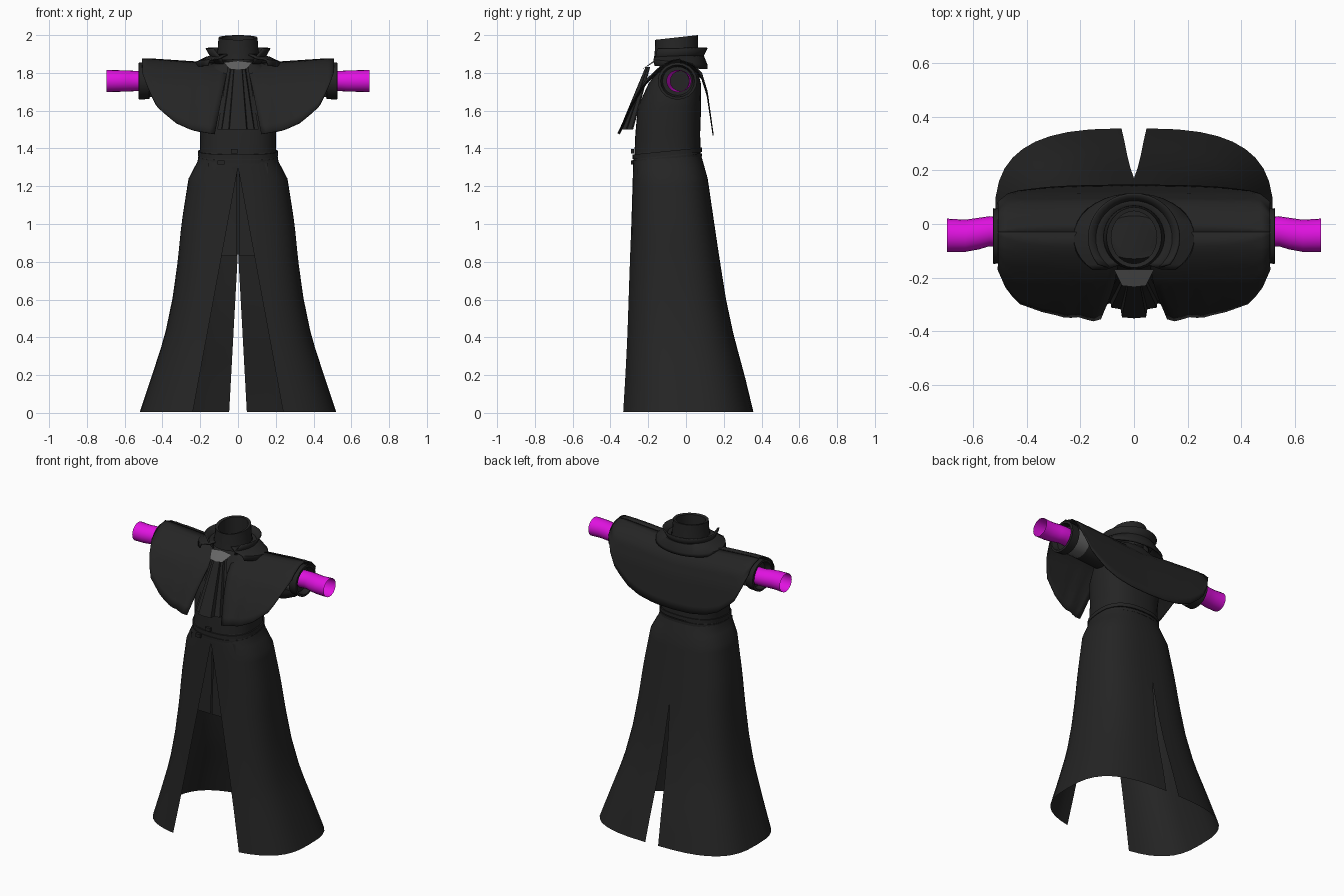
import bpy, math
from math import sin, cos, pi, radians

cube = bpy.data.objects.get("Cube")
if cube:
    bpy.data.objects.remove(cube, do_unlink=True)


def material(name, rgb):
    m = bpy.data.materials.new(name)
    m.use_nodes = True
    m.diffuse_color = (*rgb, 1)
    bsdf = m.node_tree.nodes["Principled BSDF"]
    bsdf.inputs["Base Color"].default_value = (*rgb, 1)
    bsdf.inputs["Roughness"].default_value = 0.8
    return m


BLACK = material("charcoal_cloth", (0.018, 0.018, 0.018))
GREY = material("grey_lining", (0.13, 0.13, 0.13))
MAGENTA = material("magenta_sleeve", (0.75, 0.006, 0.75))


def lerp(table, t):
    """Values of a table of rows (key, a, b, ...) at key t, keys ascending."""
    if t <= table[0][0]:
        return table[0][1:]
    for lo, hi in zip(table, table[1:]):
        if t <= hi[0]:
            f = (t - lo[0]) / (hi[0] - lo[0])
            return tuple(a + (b - a) * f for a, b in zip(lo[1:], hi[1:]))
    return table[-1][1:]


def sheet(name, rows, mat, closed=False, mirror=False, thick=0, cap=False, angle=40):
    """Surface through rows of points, optionally closed round, mirrored or thickened."""
    n = len(rows[0])
    verts = [p for row in rows for p in row]
    faces = []
    for r in range(len(rows) - 1):
        for c in range(n if closed else n - 1):
            d = (c + 1) % n
            faces.append((r * n + c, r * n + d, (r + 1) * n + d, (r + 1) * n + c))
    if cap:
        faces.append(tuple(range(len(verts) - n, len(verts))))
    me = bpy.data.meshes.new(name)
    me.from_pydata(verts, [], faces)
    me.materials.append(mat)
    ob = bpy.data.objects.new(name, me)
    bpy.context.collection.objects.link(ob)
    bpy.ops.object.select_all(action='DESELECT')
    ob.select_set(True)
    bpy.context.view_layer.objects.active = ob
    bpy.ops.object.shade_smooth_by_angle(angle=radians(angle))
    if mirror:
        mod = ob.modifiers.new("Mirror", 'MIRROR')
        mod.merge_threshold = 0.0005
    if thick:
        ob.modifiers.new("Solidify", 'SOLIDIFY').thickness = thick
    return ob


def power(v, p):
    return math.copysign(abs(v) ** p, v)


def oval(z, hx, yf, yb, t, p):
    """Point on a rounded section; t = 0 is the front centre, pi the back centre."""
    return (hx * power(sin(t), p), (yf + yb) / 2 - (yb - yf) / 2 * power(cos(t), p), z)


# Long skirt: flared half with a front opening and a back slit, mirrored
SKIRT = [(0.005, .52, -.345, .357), (.2, .455, -.332, .31), (.4, .39, -.32, .255),
         (.6, .348, -.31, .212), (.8, .32, -.3, .18), (1.0, .3, -.29, .15),
         (1.24, .262, -.282, .115), (1.33, .215, -.28, .09), (1.38, .203, -.27, .075)]
rows = []
levels = [0.005 + 1.2 * i / 14 for i in range(15)] + [1.24, 1.3, 1.33, 1.38]
for z in levels:
    hx, yf, yb = lerp(SKIRT, z)
    p = 0.68 + 0.1 * z / 1.38
    front = .24 * max(0, 1 - z / 1.3)
    back = .047 * max(0, 1 - z / .86)
    t0 = math.asin((front / hx) ** (1 / p))
    t1 = pi - math.asin((back / hx) ** (1 / p))
    rows.append([oval(z, hx, yf, yb, t0 + (t1 - t0) * k / 18, p) for k in range(19)])
sheet("skirt", rows, BLACK, mirror=True)

# Short inner front flaps seen through the skirt opening
rows = [[(x, lerp(SKIRT, z)[1] + .02 + .25 * x * x, z) for x in (.004, .06, .11, .16)]
        for z in (.83, 1.0, 1.15, 1.32)]
sheet("inner_flap", rows, BLACK, mirror=True)

# Fitted bodice
BODICE = [(1.33, .204, -.275, .078), (1.48, .2, -.268, .075), (1.62, .215, -.255, .08),
          (1.74, .21, -.2, .08), (1.82, .17, -.145, .06), (1.86, .1, -.13, .03)]
rows = [[oval(*b, 2 * pi * k / 32, .8) for k in range(32)] for b in BODICE]
sheet("bodice", rows, BLACK, closed=True, cap=True)


# Two thin belt cords, slightly higher at the back
def belt_ring(z, grow):
    pts = [oval(z, .207 + grow, -.279 - grow, .08 + grow, 2 * pi * k / 32, .8) for k in range(32)]
    return [(x, y, h + .1 * (y + .1)) for x, y, h in pts]


for name, z, h in (("belt_upper", 1.378, .016), ("belt_lower", 1.35, .012)):
    sheet(name, [belt_ring(z - h, -.003), belt_ring(z - h, .004),
                 belt_ring(z + h / 2, .004), belt_ring(z + h / 2, -.003)], BLACK, closed=True)
for name, x, z in (("belt_knot", -.02, 1.385), ("belt_end", -.09, 1.325)):
    bpy.ops.mesh.primitive_cube_add(size=1, location=(x, -.282, z))
    knot = bpy.context.object
    knot.name = name
    knot.scale = (.035, .016, .022)
    knot.data.materials.append(BLACK)

# Shoulder cape: front and back drapes trimmed by one rounded hem
HEM = [(0, 1.47), (.13, 1.475), (.24, 1.495), (.33, 1.535), (.43, 1.62), (.47, 1.7), (.507, 1.8)]
FRONT = [(1.47, -.355), (1.63, -.288), (1.755, -.215), (1.83, -.135), (1.862, -.08), (1.87, -.03)]
BACK = [(1.47, .147), (1.7, .115), (1.8, .085), (1.85, .035), (1.87, -.03)]


def drape(profile, inner):
    result = []
    for r in range(13):
        v = (r / 12) ** 1.5
        row = []
        for c in range(15):
            edge = inner(v)
            x = edge + (.507 - edge) * c / 14
            z = 1.87 - (1.87 - lerp(HEM, x)[0]) * v
            y = lerp(profile, z)[0]
            if profile is FRONT:
                y += .012 * v * cos(x * 60) * max(0, 1 - x / .35)
            row.append((x, y, z - .03 * max(0, 1 - x / .45) * (1 - v)))
        result.append(row)
    return result


sheet("cape_front", drape(FRONT, lambda v: .05 + .075 * v), BLACK, mirror=True, thick=.006)
sheet("cape_back", drape(BACK, lambda v: 0), BLACK, mirror=True, thick=.006)

# Pleated neckcloth, a fan of folds, with a grey patch at the throat
TOP = [(.0, -.215), (.02, -.215), (.022, -.205), (.035, -.205), (.04, -.195), (.055, -.19)]
LOW = [(.0, -.352), (.045, -.348), (.05, -.318), (.085, -.312), (.088, -.288), (.11, -.28)]
rows = [[(a[0] + (b[0] - a[0]) * f, a[1] + (b[1] - a[1]) * f, 1.83 - .33 * f)
         for a, b in zip(TOP, LOW)] for f in (0, .33, .67, 1)]
sheet("neckcloth", rows, BLACK, mirror=True, angle=20)
sheet("throat_patch", [[(0, -.17, 1.865), (.075, -.17, 1.855)],
                       [(0, -.235, 1.815), (.045, -.23, 1.82)]], GREY, mirror=True)


# Collars: a closed stand collar and two open layers around it
def collar_row(rx, ry, z_back, z_front, spread, n=28):
    row = []
    for k in range(n + 1):
        a = radians(spread) * (2 * k / n - 1)
        f = (1 - cos(a)) / 2
        row.append((rx * sin(a), -.05 + ry * cos(a), z_back + (z_front - z_back) * f))
    return row


stand = [collar_row(.118, .12, 1.85, 1.87, 180), collar_row(.108, .115, 1.93, 1.92, 180),
         collar_row(.103, .113, 2.0, 1.975, 180), collar_row(.085, .098, 1.998, 1.97, 180),
         collar_row(.085, .098, 1.85, 1.87, 180)]
sheet("stand_collar", stand, BLACK)
middle = [collar_row(.115, .12, 1.86, 1.85, 140), collar_row(.14, .14, 1.9, 1.875, 142),
          collar_row(.165, .158, 1.935, 1.93, 128)]
sheet("middle_collar", middle, BLACK, thick=.008)
outer = [collar_row(.115, .12, 1.9, 1.9, 150), collar_row(.17, .145, 1.89, 1.88, 145),
         collar_row(.225, .165, 1.84, 1.875, 138), collar_row(.23, .165, 1.82, 1.84, 135)]
sheet("outer_collar", outer, BLACK, thick=.008)


# Sleeves along x: rings of (x, y centre, radius), mirrored
def sleeve(name, rings, mat, cap=False):
    rows = [[(x, y + r * cos(2 * pi * k / 20), 1.757 + r * .95 * sin(2 * pi * k / 20))
             for k in range(20)] for x, y, r in rings]
    sheet(name, rows, mat, closed=True, mirror=True, cap=cap)


sleeve("upper_sleeve", [(.15, -.05, .1), (.38, -.045, .09)], BLACK)
sleeve("sleeve_lining", [(.37, -.045, .088), (.475, -.045, .088)], GREY)
sleeve("cuff", [(.465, -.045, .085), (.47, -.045, .1), (.525, -.045, .104),
                (.527, -.045, .09), (.49, -.045, .08)], BLACK, cap=True)
sleeve("under_sleeve", [(.485, -.03, .056), (.54, -.027, .056), (.58, -.036, .059),
                        (.63, -.044, .06), (.697, -.042, .062)], MAGENTA)
